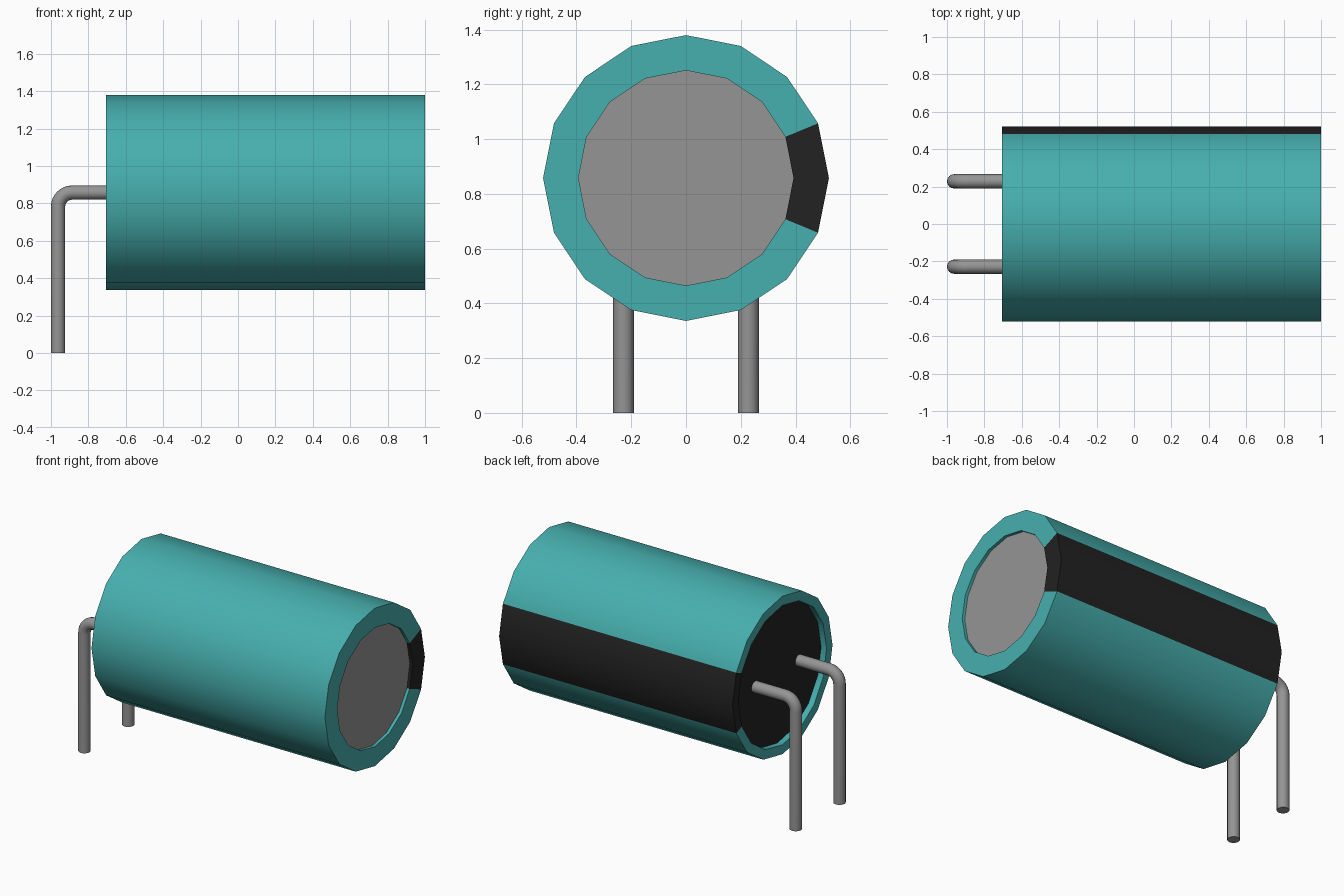
import bpy, bmesh, math

if "Cube" in bpy.data.objects:
    bpy.data.objects.remove(bpy.data.objects["Cube"])

AXIS_Z = 0.858      # height of the body axis
SIDES = 16


def material(name, rgb):
    m = bpy.data.materials.new(name)
    m.diffuse_color = (*rgb, 1)
    m.use_nodes = True
    m.node_tree.nodes["Principled BSDF"].inputs["Base Color"].default_value = m.diffuse_color
    return m


teal = material("teal sleeve", (0.062, 0.43, 0.425))
black = material("black", (0.016, 0.016, 0.016))
grey = material("grey metal", (0.3, 0.3, 0.3))


def finish(bm, name, mats):
    me = bpy.data.meshes.new(name)
    bm.to_mesh(me)
    bm.free()
    ob = bpy.data.objects.new(name, me)
    bpy.context.collection.objects.link(ob)
    for m in mats:
        me.materials.append(m)
    bpy.ops.object.select_all(action='DESELECT')
    ob.select_set(True)
    bpy.context.view_layer.objects.active = ob
    bpy.ops.object.shade_smooth_by_angle(angle=math.radians(30))
    return ob


def ring(bm, x, r):
    step = 2 * math.pi / SIDES
    return [bm.verts.new((x, r * math.cos(i * step), AXIS_Z + r * math.sin(i * step)))
            for i in range(SIDES)]


def bridge(bm, a, b):
    n = len(a)
    return [bm.faces.new((a[i], a[(i + 1) % n], b[(i + 1) % n], b[i])) for i in range(n)]


# Sleeve: rolled-in lips at both ends, polarity stripe on the two rear-facing sides
bm = bmesh.new()
profile = [(-0.665, 0.46), (-0.705, 0.46), (-0.705, 0.522),
           (1.0, 0.522), (1.0, 0.393), (0.98, 0.393)]
rings = [ring(bm, x, r) for x, r in profile]
for a, b in zip(rings, rings[1:]):
    for i, f in enumerate(bridge(bm, a, b)):
        f.material_index = 1 if i in (0, SIDES - 1) else 0
bm.normal_update()
if sum(f.normal.y * f.calc_center_median().y for f in bm.faces) < 0:
    bmesh.ops.reverse_faces(bm, faces=bm.faces)
finish(bm, "sleeve", [teal, black])


# End discs set back inside the lips
def disc(name, x, r, mat, sign):
    bm = bmesh.new()
    f = bm.faces.new(ring(bm, x, r))
    f.normal_update()
    if f.normal.x * sign < 0:
        f.normal_flip()
    finish(bm, name, [mat])


disc("can_end", 0.98, 0.393, grey, 1)
disc("rubber_base", -0.665, 0.46, black, -1)


# Bent wire leads, swept along a rounded right-angle path
def lead(name, y, r=0.038, bend=0.075, x=-0.962, segs=8, sides=16):
    bm = bmesh.new()
    stations = [(-0.66, AXIS_Z, 0)]
    for k in range(segs + 1):
        t = math.pi / 2 * k / segs
        stations.append((x + bend - bend * math.sin(t), AXIS_Z - bend + bend * math.cos(t), t))
    stations.append((x, 0, math.pi / 2))
    loops = []
    for px, pz, t in stations:
        loop = []
        for i in range(sides):
            a = 2 * math.pi * i / sides
            out = r * math.sin(a)
            loop.append(bm.verts.new((px - out * math.sin(t), y + r * math.cos(a),
                                      pz + out * math.cos(t))))
        loops.append(loop)
    for a, b in zip(loops, loops[1:]):
        bridge(bm, a, b)
    bm.faces.new(loops[0])
    bm.faces.new(loops[-1])
    bmesh.ops.recalc_face_normals(bm, faces=bm.faces)
    finish(bm, name, [grey])


lead("lead_front", -0.228)
lead("lead_back", 0.228)
